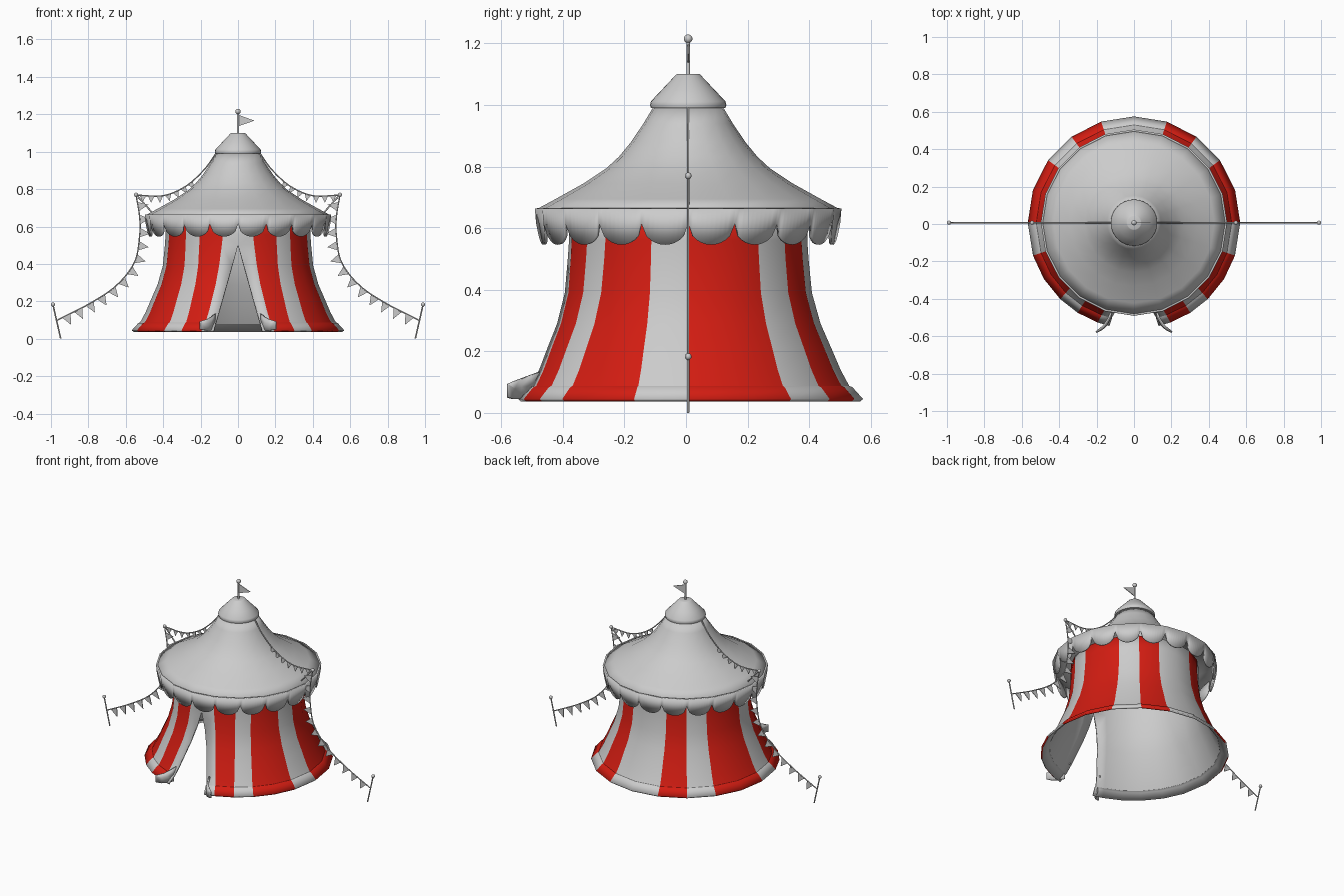
import bpy, math
from mathutils import Vector

if "Cube" in bpy.data.objects:
    bpy.data.objects.remove(bpy.data.objects["Cube"])

CY = 0.007  # tent axis in y
N = 20      # sides of the canvas


def mat(name, col):
    m = bpy.data.materials.new(name)
    m.diffuse_color = (*col, 1)
    m.use_nodes = True
    m.node_tree.nodes["Principled BSDF"].inputs["Base Color"].default_value = m.diffuse_color
    return m


canvas = mat("canvas", (0.8, 0.8, 0.8))
red = mat("red_stripe", (0.65, 0.012, 0.006))


def smooth(ob, angle=35):
    bpy.ops.object.select_all(action='DESELECT')
    ob.select_set(True)
    bpy.context.view_layer.objects.active = ob
    bpy.ops.object.shade_smooth_by_angle(angle=math.radians(angle))


def make(name, verts, faces):
    me = bpy.data.meshes.new(name)
    me.from_pydata(verts, [], faces)
    ob = bpy.data.objects.new(name, me)
    bpy.context.collection.objects.link(ob)
    return ob


def grid(name, rows, closed=False):
    n = len(rows[0])
    faces = []
    for i in range(len(rows) - 1):
        for j in range(n if closed else n - 1):
            k = (j + 1) % n
            faces.append((i * n + j, i * n + k, (i + 1) * n + k, (i + 1) * n + j))
    return make(name, [v for r in rows for v in r], faces)


def polar(r, a, z):
    """Point at angle a (degrees) measured from the front towards +x."""
    a = math.radians(a)
    return (r * math.sin(a), CY - r * math.cos(a), z)


def lathe(name, profile, n):
    return grid(name, [[polar(r, 360 * j / n, z) for j in range(n)] for r, z in profile], True)


def mirror(ob):
    m = ob.modifiers.new("mirror", 'MIRROR')
    m.merge_threshold = 0.0005


def solidify(ob, t, offset=-1):
    m = ob.modifiers.new("thickness", 'SOLIDIFY')
    m.thickness, m.offset = t, offset
    return m


def rod(name, pts, r):
    cu = bpy.data.curves.new(name, 'CURVE')
    cu.dimensions, cu.bevel_depth, cu.bevel_resolution = '3D', r, 2
    cu.use_fill_caps = True
    sp = cu.splines.new('POLY')
    sp.points.add(len(pts) - 1)
    for p, q in zip(sp.points, pts):
        p.co = (*q, 1)
    ob = bpy.data.objects.new(name, cu)
    bpy.context.collection.objects.link(ob)


def ball(name, loc, r):
    bpy.ops.mesh.primitive_uv_sphere_add(segments=16, ring_count=10, radius=r, location=loc)
    bpy.context.object.name = name
    smooth(bpy.context.object)


# striped wall: half grid from door edge to back, mirrored
prof = [(.568, .045), (.534, .083), (.523, .088), (.495, .14), (.465, .21), (.43, .29),
        (.402, .39), (.391, .50), (.387, .56), (.387, .64)]
rows = []
for r, z in prof:
    f = min(max((z - .05) / .5, 0), 1)
    door = max(0, .13 * (.5 - z) / .45)
    a0 = math.degrees(math.asin(door / r))
    angs = [a0, 20 - 8 * f, 32, 44 + 2 * f, 58, 72, 90, 108, 126, 144, 162, 180]
    rows.append([polar(r, a, z) for a in angs])
    rows[-1][0] = (door, *rows[-1][0][1:])
    rows[-1][-1] = (0, *rows[-1][-1][1:])
wall = grid("striped_wall", rows)
for m in (canvas, red, canvas, canvas):
    wall.data.materials.append(m)
for i, p in enumerate(wall.data.polygons):
    p.material_index = int("01011011010"[i % 11])
smooth(wall)
mirror(wall)
solidify(wall, .012).material_offset = 2

# turned-back door flaps
flap = grid("door_flap", [
    [(.122, -.50, .045), (.145, -.545, .045), (.168, -.566, .045), (.20, -.582, .05)],
    [(.122, -.50, .09), (.143, -.54, .085), (.166, -.563, .08), (.20, -.582, .092)],
    [(.112, -.46, .14), (.133, -.51, .122), (.16, -.55, .107), (.20, -.582, .094)]])
smooth(flap)
mirror(flap)
solidify(flap, .01)

# roof
roof = lathe("roof", [(.495, .66), (.43, .695), (.34, .745), (.265, .795), (.225, .832),
                      (.187, .878), (.145, .94), (.112, .995)], N)
smooth(roof)
solidify(roof, .01)

# scalloped valance following the flat roof sides
S = 10
lo, hi = [], []
for k in range(N):
    for i in range(S):
        u = i / S
        d = .07 * math.sqrt(max(0, 1 - (2 * u - 1) ** 2))
        a, b = Vector(polar(1, 18 * k, 0)), Vector(polar(1, 18 * k + 18, 0))
        p = a.lerp(b, u)
        for lst, r, z in ((lo, .494 - .15 * d, .616 - d), (hi, .498, .664)):
            lst.append((p.x * r, CY + (p.y - CY) * r, z))
val = grid("valance", [lo, hi], True)
smooth(val)
solidify(val, .01)

# crown cap
cap = lathe("crown_cap", [(.10, .99), (.121, .99), (.124, 1.0), (.121, 1.012), (.085, 1.05),
                          (.04, 1.098), (.036, 1.1), (.001, 1.1)], 32)
smooth(cap)

# flagpole and pennant
rod("flagpole", [(0, CY, 1.09), (0, CY, 1.21)], .006)
ball("flagpole_ball", (0, CY, 1.215), .014)
solidify(make("pennant", [(.003, CY, 1.197), (.003, CY, 1.137), (.088, CY, 1.166)], [(0, 1, 2)]), .004, 0)


def spline(pts, s, n=8):
    """Catmull-Rom through x,z points, mirrored by s."""
    P = [Vector((x, CY, z)) for x, z in pts]
    P = [2 * P[0] - P[1]] + P + [2 * P[-1] - P[-2]]
    out = []
    for i in range(1, len(P) - 2):
        a, b, c, d = P[i - 1:i + 3]
        for k in range(n):
            t = k / n
            out.append(.5 * (2 * b + (c - a) * t + (2 * a - 5 * b + 4 * c - d) * t * t
                             + (3 * b - a - 3 * c + d) * t ** 3))
    out.append(P[-2])
    for p in out:
        p.x *= s
    return out


def bunting(name, pts, s, count, start, end, w, h):
    path = spline(pts, s)
    rod(name + "_rope", path, .0035)
    total = sum((b - a).length for a, b in zip(path, path[1:]))
    verts, faces = [], []
    for k in range(count):
        left = total * (start + (end - start) * k / (count - 1))
        for a, b in zip(path, path[1:]):
            if left <= (b - a).length:
                break
            left -= (b - a).length
        t = (b - a).normalized()
        p = a + t * left
        n = Vector((t.z * s, 0, -t.x * s))
        faces.append((3 * k, 3 * k + 1, 3 * k + 2))
        verts += [p - t * w / 2, p + t * w / 2, p + n * h]
    solidify(make(name + "_flags", verts, faces), .004, 0)


# guy ropes with bunting, struts and stakes on both sides
upper = [(.112, 1.0), (.18, .905), (.28, .815), (.40, .765), (.545, .768)]
lower = [(.545, .768), (.527, .66), (.525, .56), (.553, .41), (.65, .285), (.79, .19), (.965, .10)]
for s, side in ((1, "right"), (-1, "left")):
    bunting(side + "_upper", upper, s, 7, .42, .93, .034, .036)
    bunting(side + "_lower", lower, s, 12, .07, .94, .05, .055)
    rod(side + "_strut", [(s * .545, CY, .77), (s * .45, CY, .665)], .004)
    ball(side + "_strut_ball", (s * .545, CY, .77), .011)
    rod(side + "_stake", [(s * .99, CY, .185), (s * .948, CY, 0.001)], .004)
    ball(side + "_stake_ball", (s * .989, CY, .183), .011)
